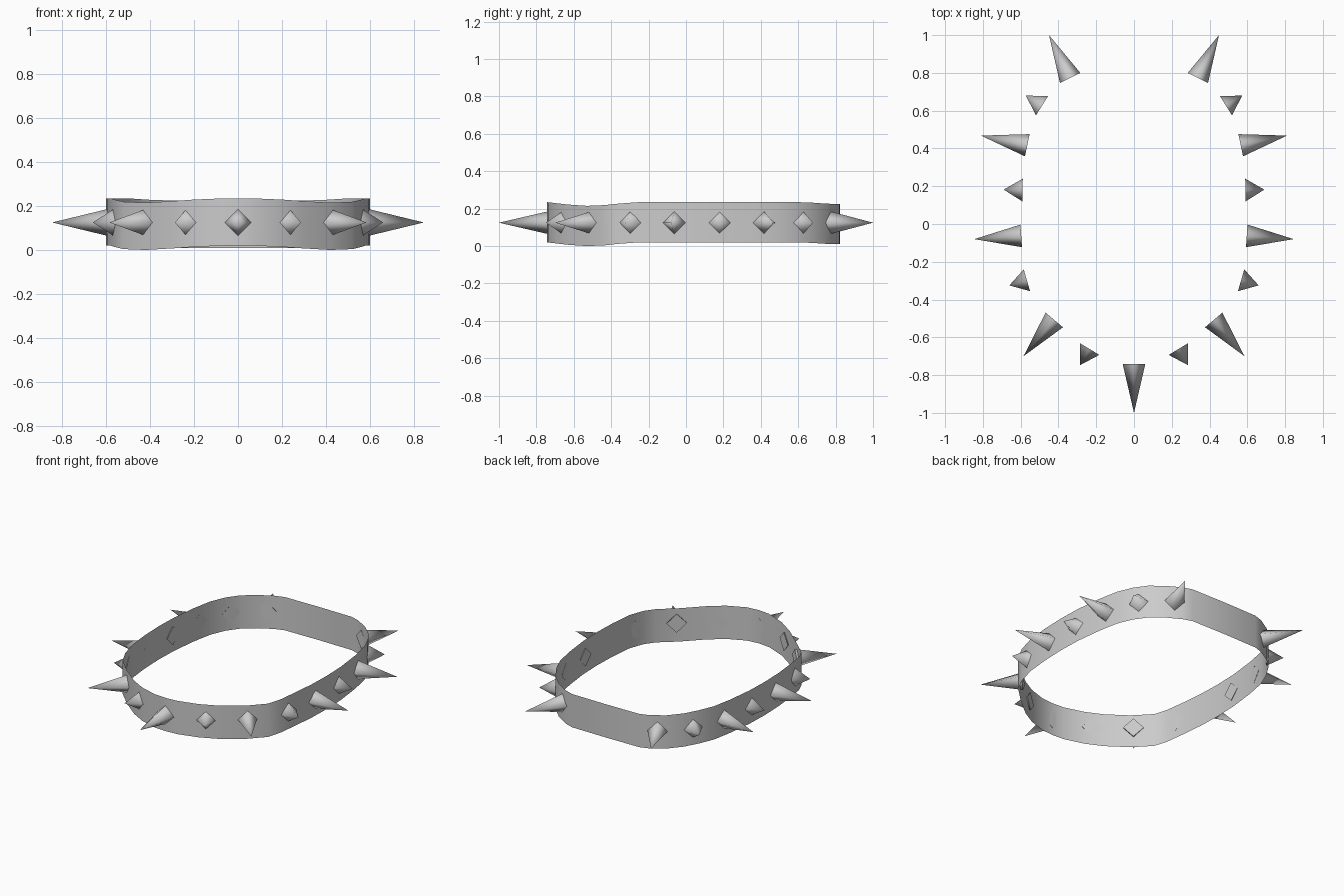
import bpy, bmesh
from mathutils import Vector

if "Cube" in bpy.data.objects:
    bpy.data.objects.remove(bpy.data.objects["Cube"])

HEIGHT, MID_Z, R = 0.215, 0.125, 0.06

# Right half of the strap outline, front to back: x, y, bottom edge z
HALF = [(0, -.742, .02), (.08, -.735, .019), (.2, -.692, .014), (.3, -.63, .007),
        (.42, -.53, .0), (.52, -.435, .004), (.555, -.36, .012), (.58, -.25, .02),
        (.595, -.1, .02), (.6, .05, .02), (.595, .2, .02), (.575, .37, .02),
        (.55, .5, .02), (.51, .595, .02), (.46, .675, .017), (.385, .748, .012),
        (.3, .80, .01), (.24, .82, .01), (0, .823, .01)]

# Spikes on the right side: base centre x, y and tip x, y
LONG = [(.422, -.508, .585, -.7), (.597, -.063, .845, -.08),
        (.565, .417, .81, .468), (.338, .773, .45, 1.0)]
SHORT = [(.235, -.662, .287, -.748), (.567, -.298, .66, -.325),
         (.59, .18, .69, .182), (.487, .626, .573, .68)]


def make_object(name, bm):
    bmesh.ops.recalc_face_normals(bm, faces=bm.faces)
    mesh = bpy.data.meshes.new(name)
    bm.to_mesh(mesh)
    bm.free()
    ob = bpy.data.objects.new(name, mesh)
    bpy.context.collection.objects.link(ob)
    return ob


def smooth(ob, angle):
    bpy.ops.object.select_all(action='DESELECT')
    ob.select_set(True)
    bpy.context.view_layer.objects.active = ob
    bpy.ops.object.shade_smooth_by_angle(angle=angle)


def spike(name, bx, by, tx, ty):
    # Four-sided spike with a diamond base, edge pointing up
    base, tip = Vector((bx, by, MID_Z)), Vector((tx, ty, MID_Z))
    d = (tip - base).normalized()
    side, up = Vector((-d.y, d.x, 0)) * R, Vector((0, 0, R))
    bm = bmesh.new()
    ring = [bm.verts.new(base + o) for o in (side, up, -side, -up)]
    top = bm.verts.new(tip)
    bm.faces.new(ring)
    for i in range(4):
        bm.faces.new((ring[i], ring[(i + 1) % 4], top))
    smooth(make_object(name, bm), 1.6)


# Strap
outline = HALF + [(-x, y, z) for x, y, z in HALF[-2:0:-1]]
bm = bmesh.new()
low = [bm.verts.new(p) for p in outline]
high = [bm.verts.new((x, y, z + HEIGHT)) for x, y, z in outline]
for i in range(len(outline)):
    j = (i + 1) % len(outline)
    bm.faces.new((low[i], low[j], high[j], high[i]))
smooth(make_object("strap", bm), 0.7)

# Spikes, mirrored left and right, plus one at the front
spike("front_spike", 0, -.74, 0, -1.0)
for kind, items in (("long_spike", LONG), ("short_spike", SHORT)):
    for bx, by, tx, ty in items:
        for s in (1, -1):
            spike(kind, s * bx, by, s * tx, ty)
